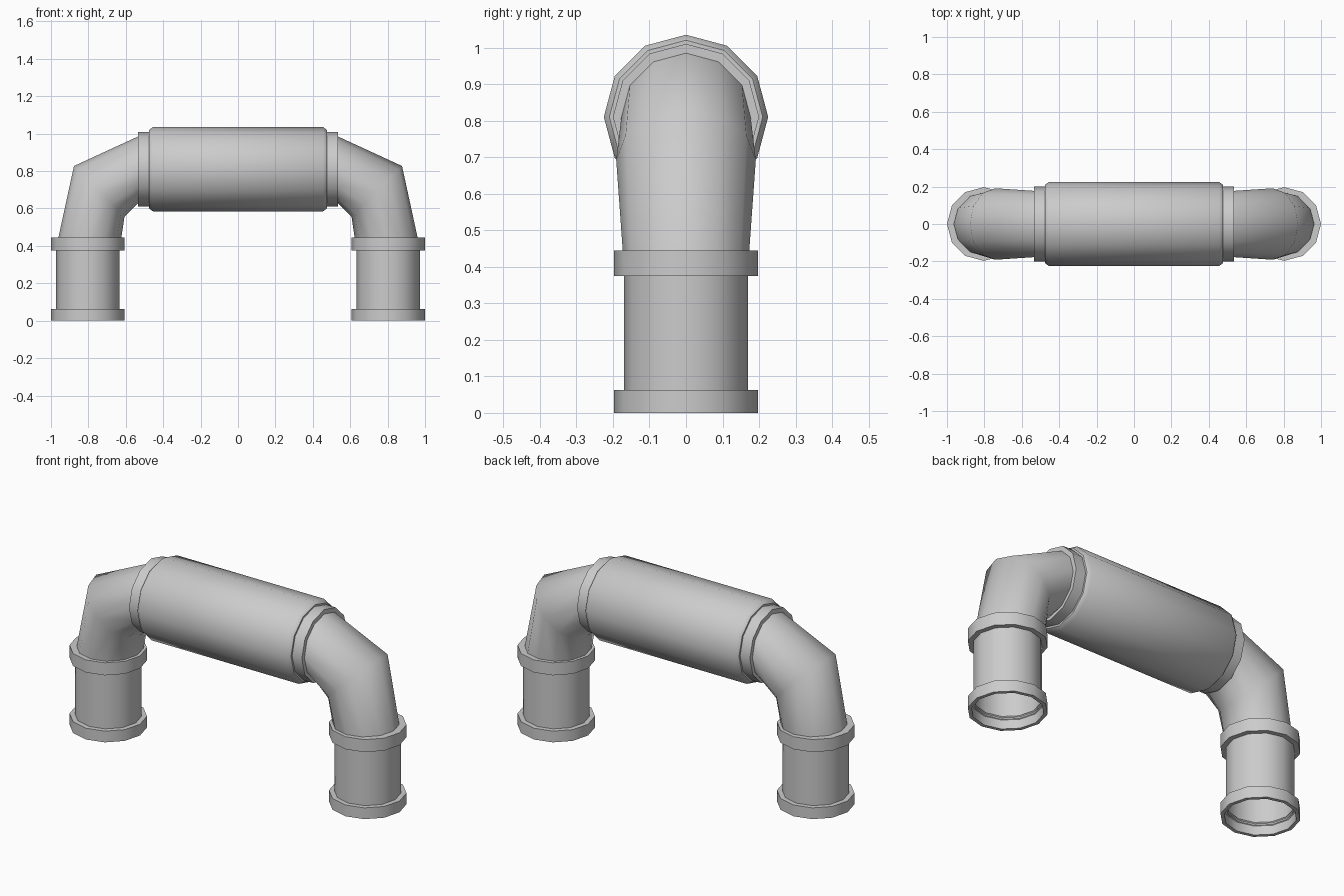
import bpy, bmesh
from math import cos, sin, pi, radians

if "Cube" in bpy.data.objects:
    bpy.data.objects.remove(bpy.data.objects["Cube"])

SIDES = 12


def loft(name, rings, closed=False, mirror=True, sharp=40):
    """Skin round rings given as (x, z, radius, tilt of ring in the xz plane)."""
    bm = bmesh.new()
    loops = []
    for x, z, r, tilt in rings:
        t = radians(tilt)
        loop = []
        for i in range(SIDES):
            a = 2 * pi * i / SIDES
            loop.append(bm.verts.new((x + r * cos(a) * cos(t), r * sin(a),
                                      z + r * cos(a) * sin(t))))
        loops.append(loop)
    pairs = list(zip(loops, loops[1:]))
    if closed:
        pairs.append((loops[-1], loops[0]))
    for lo, hi in pairs:
        for i in range(SIDES):
            j = (i + 1) % SIDES
            bm.faces.new((lo[i], lo[j], hi[j], hi[i]))
    bmesh.ops.recalc_face_normals(bm, faces=bm.faces)
    me = bpy.data.meshes.new(name)
    bm.to_mesh(me)
    bm.free()
    me.shade_smooth()
    me.set_sharp_from_angle(angle=radians(sharp))
    ob = bpy.data.objects.new(name, me)
    bpy.context.collection.objects.link(ob)
    if mirror:
        ob.modifiers.new("Mirror", 'MIRROR')
    return ob


def upright(profile):
    """(radius, z) profile around the leg axis."""
    return [(0.803, z, r, 0) for r, z in profile]


def level(profile):
    """(radius, x) profile around the horizontal axis."""
    return [(x, 0.81, r, 90) for r, x in profile]


# thick horizontal sleeve with chamfered ends
loft("main_sleeve", level([(0.17, -0.475), (0.21, -0.475), (0.225, -0.455),
                           (0.225, 0.455), (0.21, 0.475), (0.17, 0.475)]), mirror=False, sharp=50)

# collars at the sleeve ends
loft("sleeve_collar", level([(0.17, 0.46), (0.20, 0.46), (0.20, 0.535), (0.17, 0.535)]), closed=True)

# two-segment elbows
loft("elbow", [(0.53, 0.81, 0.177, 90), (0.742, 0.692, 0.191, 45), (0.80, 0.40, 0.17, 0)], sharp=80)

# rings joining elbow and leg
loft("leg_ring", upright([(0.16, 0.375), (0.197, 0.375), (0.197, 0.445), (0.16, 0.445)]), closed=True)

# open leg pipes
loft("leg_pipe", upright([(0.17, 0.05), (0.17, 0.40)]))

# hollow foot flanges
loft("foot_flange", upright([(0.178, 0), (0.197, 0), (0.197, 0.063), (0.165, 0.063), (0.178, 0.05)]),
     closed=True)
